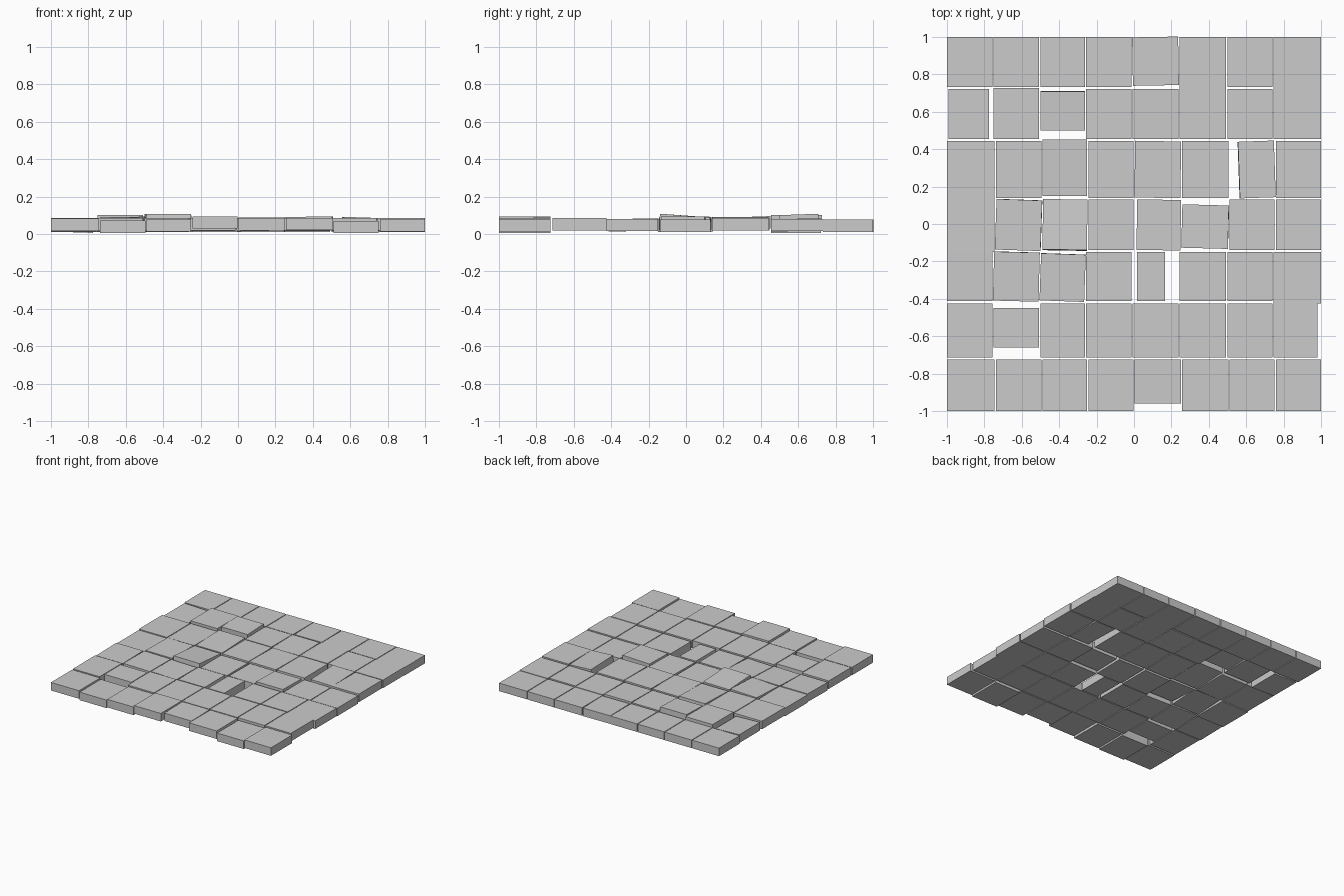
import bpy
from math import radians

cube = bpy.data.objects.get("Cube")
if cube:
    bpy.data.objects.remove(cube, do_unlink=True)

stone = bpy.data.materials.new("light grey stone")
stone.use_nodes = True
GREY = (0.6, 0.6, 0.6, 1)
stone.diffuse_color = GREY
stone.node_tree.nodes["Principled BSDF"].inputs["Base Color"].default_value = GREY

THICK = 0.066
BASE_TOP = 0.081

# Paving grid: column joints shift slightly on some rows
JOINTS = [-0.755, -0.505, -0.26, -0.012, 0.24, 0.495, 0.742]
ROWS = [(-1, -0.725), (-0.715, -0.425), (-0.412, -0.15), (-0.14, 0.13),
        (0.14, 0.443), (0.455, 0.722), (0.733, 1)]
SHIFTED_ROWS = (0, 3, 4)

# Uneven slabs by (column, row): edges x0 x1 y0 y1, top height, tilt/turn in degrees
uneven = {
    (0, 0): dict(top=0.082), (1, 0): dict(top=0.072), (2, 0): dict(top=0.08),
    (3, 0): dict(top=0.094), (4, 0): dict(top=0.086, y0=-0.96, rx=1),
    (5, 0): dict(top=0.086), (6, 0): dict(top=0.07), (7, 0): dict(top=0.08),
    (1, 1): dict(y0=-0.66, y1=-0.45), (7, 1): dict(x1=0.982),
    (0, 2): dict(rx=1),
    (1, 2): dict(turn=-1.5, rx=1), (2, 2): dict(turn=-2, y1=-0.16, rx=1),
    (4, 2): dict(x0=0.015, x1=0.165),
    (0, 3): dict(y0=-0.15, y1=0.142),
    (1, 3): dict(turn=-2, top=0.088, rx=1, ry=-1),
    (2, 3): dict(turn=-1, top=0.098, rx=-4, x0=-0.488),
    (4, 3): dict(turn=-1, x0=0.015), (5, 3): dict(turn=-1.5, y0=-0.13, y1=0.102, top=0.092, ry=-1),
    (2, 4): dict(y0=0.152, y1=0.452, top=0.09, rx=2), (4, 4): dict(turn=-1),
    (6, 4): dict(x0=0.56, turn=2, top=0.088, ry=2),
    (0, 5): dict(x0=-0.992, x1=-0.775, ry=2, top=0.075),
    (1, 5): dict(top=0.1, y1=0.728), (2, 5): dict(y0=0.5, y1=0.71, top=0.104, rx=2),
    (4, 5): dict(rx=1), (5, 5): dict(y1=0.733), (7, 5): dict(y1=0.733),
    (4, 6): dict(y0=0.741, turn=1), (7, 2): dict(y0=-0.425),
}


def add_slab(name, x0, x1, y0, y1, top=BASE_TOP, rx=0, ry=0, turn=0):
    """A flat paving slab, slightly tilted or turned in its bed."""
    bpy.ops.mesh.primitive_cube_add(
        size=1, location=((x0 + x1) / 2, (y0 + y1) / 2, top - THICK / 2),
        rotation=(radians(rx), radians(ry), radians(turn)))
    slab = bpy.context.object
    slab.name = name
    slab.scale = (x1 - x0, y1 - y0, THICK)
    slab.data.materials.append(stone)


# Lay the floor row by row
for row, (y0, y1) in enumerate(ROWS):
    shift = 0.012 if row in SHIFTED_ROWS else 0
    edges = [-1] + [j + shift for j in JOINTS] + [1]
    for col in range(8):
        size = dict(x0=edges[col] + (0.004 if col else 0),
                    x1=edges[col + 1] - (0.002 if col < 7 else 0),
                    y0=y0, y1=y1)
        # gentle settling in the bed, alternating between neighbours
        size["top"] = BASE_TOP + 0.004 * ((col * 3 + row * 5) % 3 - 1)
        size.update(uneven.get((col, row), {}))
        add_slab(f"floor_slab_row{row + 1}_column{col + 1}", **size)
